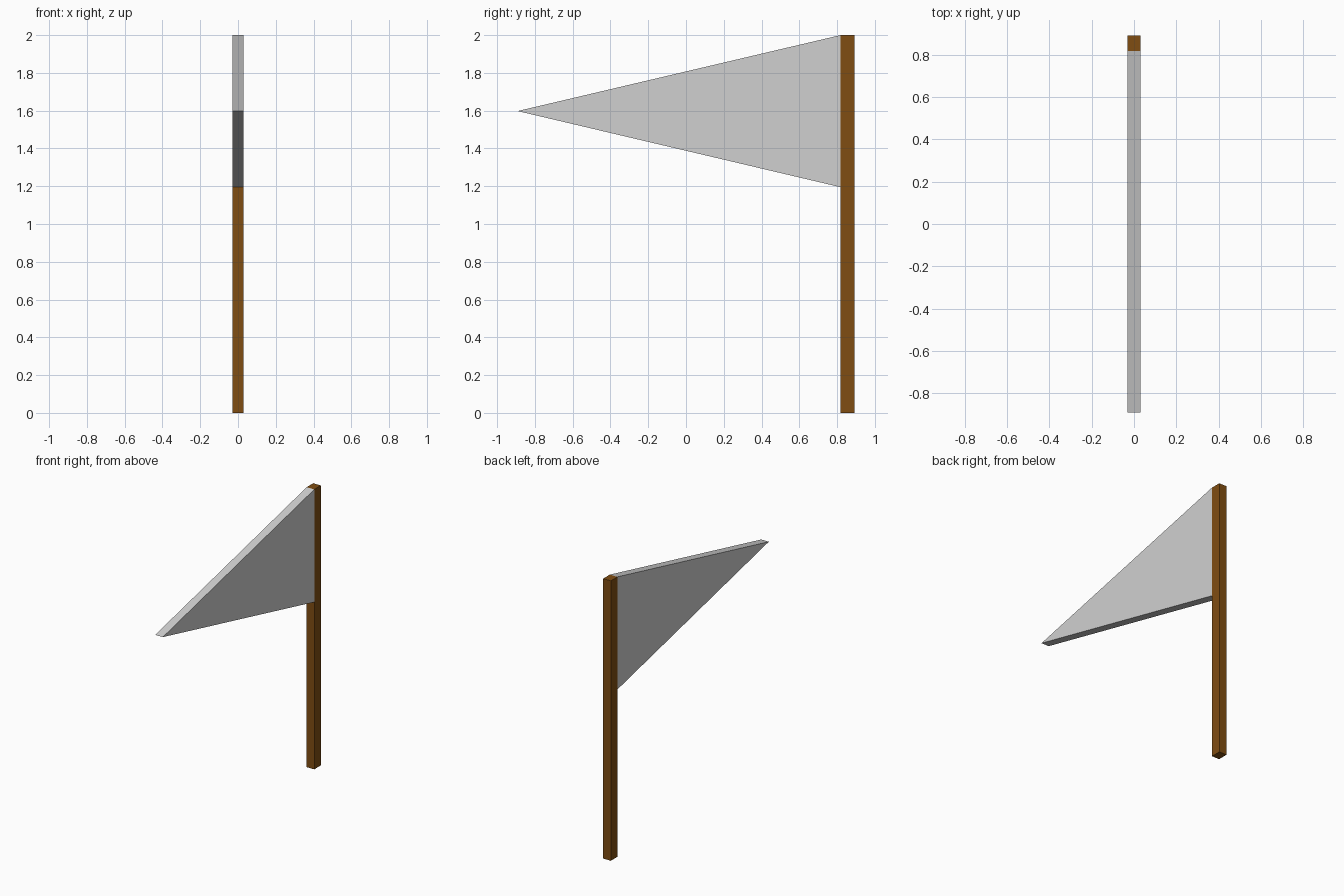
import bpy
import bmesh

if "Cube" in bpy.data.objects:
    bpy.data.objects.remove(bpy.data.objects["Cube"])

HALF = 0.03  # half thickness along x, shared by pole and flag


def material(name, rgb):
    m = bpy.data.materials.new(name)
    m.diffuse_color = (*rgb, 1)
    m.use_nodes = True
    m.node_tree.nodes["Principled BSDF"].inputs["Base Color"].default_value = m.diffuse_color
    return m


def extruded(name, profile, mat):
    """Extrude a (y, z) outline symmetrically along x."""
    bm = bmesh.new()
    face = bm.faces.new([bm.verts.new((-HALF, y, z)) for y, z in profile])
    ext = bmesh.ops.extrude_face_region(bm, geom=[face])
    verts = [v for v in ext["geom"] if isinstance(v, bmesh.types.BMVert)]
    bmesh.ops.translate(bm, verts=verts, vec=(2 * HALF, 0, 0))
    bmesh.ops.recalc_face_normals(bm, faces=bm.faces)
    mesh = bpy.data.meshes.new(name)
    bm.to_mesh(mesh)
    bm.free()
    mesh.materials.append(mat)
    obj = bpy.data.objects.new(name, mesh)
    bpy.context.collection.objects.link(obj)
    return obj


brown = material("wood brown", (0.215, 0.075, 0.006))
grey = material("light grey", (0.63, 0.63, 0.63))

# square wooden pole
extruded("pole", [(0.818, 0), (0.892, 0), (0.892, 2), (0.818, 2)], brown)

# triangular pennant
extruded("flag", [(0.818, 1.195), (0.818, 2), (-0.892, 1.598)], grey)
